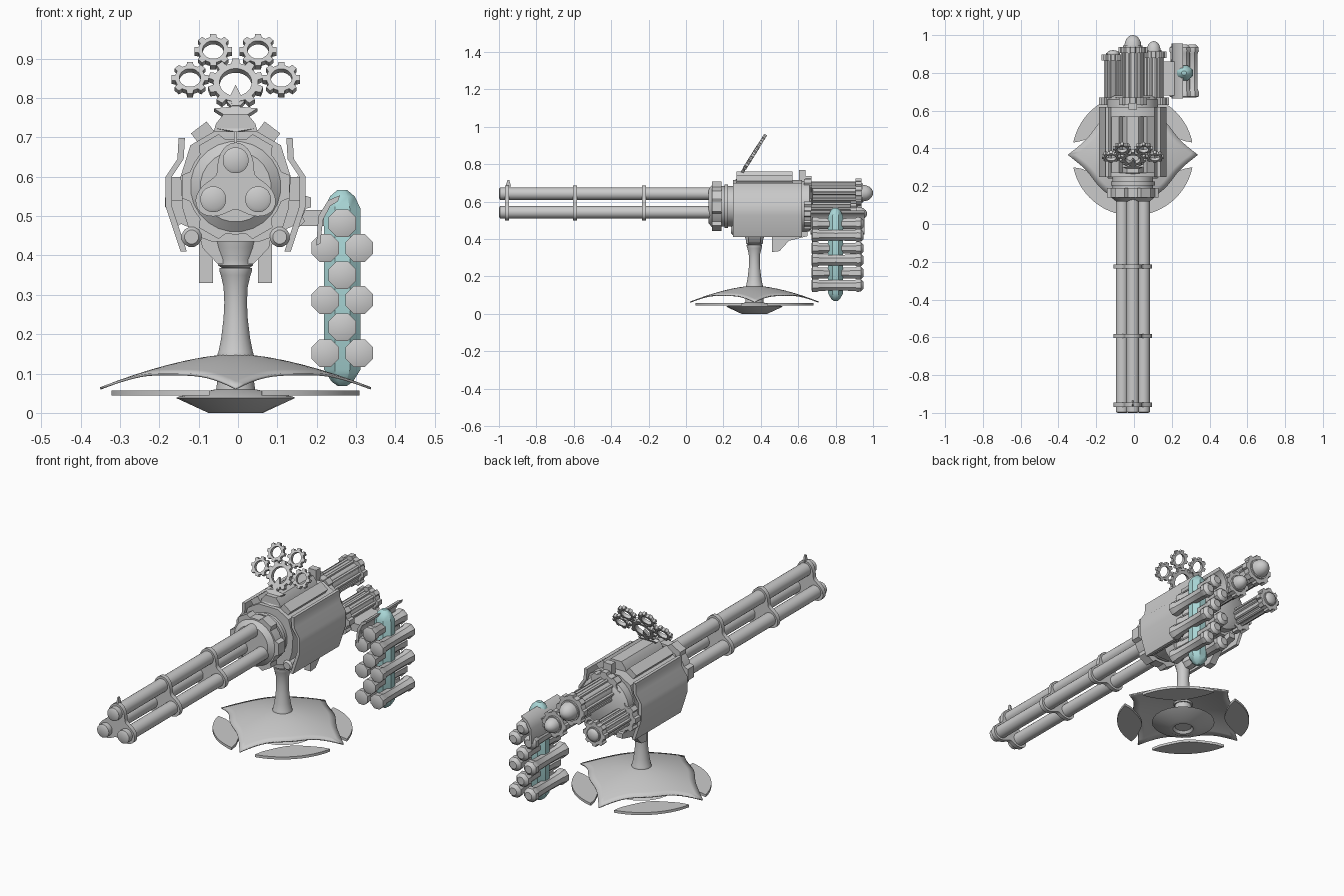
import bpy, bmesh, math
from math import sin, cos, pi, radians
from mathutils import Matrix, Vector

if "Cube" in bpy.data.objects:
    bpy.data.objects.remove(bpy.data.objects["Cube"])

CX = -0.006  # shared centre line of gun and stand


def material(name, col):
    m = bpy.data.materials.new(name)
    m.diffuse_color = (*col, 1)
    m.use_nodes = True
    m.node_tree.nodes["Principled BSDF"].inputs["Base Color"].default_value = m.diffuse_color
    return m


GREY = material("light_grey", (0.60, 0.60, 0.60))
TEAL = material("pale_teal", (0.40, 0.68, 0.68))


def finish(name, bm, mat=GREY, matrix=None):
    if matrix:
        bm.transform(matrix)
    bm.transform(Matrix.Translation((CX, 0, 0)))
    bmesh.ops.recalc_face_normals(bm, faces=bm.faces)
    me = bpy.data.meshes.new(name)
    bm.to_mesh(me)
    bm.free()
    me.materials.append(mat)
    ob = bpy.data.objects.new(name, me)
    bpy.context.collection.objects.link(ob)
    return ob


def lathe(name, prof, x=0, p=0, axis='Y', n=24, mat=GREY, sy=1.0):
    """Revolve (position, radius) pairs; axis Y is centred at (x, z=p), axis Z at (x, y=p)."""
    bm = bmesh.new()
    rings = []
    for t, r in prof:
        ring = []
        for i in range(n):
            a = 2 * pi * (i + 0.5) / n
            u, v = r * cos(a), r * sin(a) * sy
            ring.append(bm.verts.new((x + u, t, p + v) if axis == 'Y' else (x + u, p + v, t)))
        rings.append(ring)
    for a, b in zip(rings, rings[1:]):
        for i in range(n):
            j = (i + 1) % n
            bm.faces.new((a[i], a[j], b[j], b[i]))
    bm.faces.new(rings[0])
    bm.faces.new(rings[-1])
    return finish(name, bm, mat)


def prism(name, pts, a, b, axis='Y', matrix=None):
    """Extrude an outline: (x, z) along y, (y, z) along x, or (x, y) along z."""
    place = {'Y': lambda u, v, t: (u, t, v), 'X': lambda u, v, t: (t, u, v),
             'Z': lambda u, v, t: (u, v, t)}[axis]
    bm = bmesh.new()
    lo = [bm.verts.new(place(u, v, a)) for u, v in pts]
    hi = [bm.verts.new(place(u, v, b)) for u, v in pts]
    bm.faces.new(lo)
    bm.faces.new(hi)
    for i in range(len(pts)):
        j = (i + 1) % len(pts)
        bm.faces.new((lo[i], lo[j], hi[j], hi[i]))
    return finish(name, bm, GREY, matrix)


def mirrored(half):
    return half + [(-x, z) for x, z in reversed(half) if abs(x) > 1e-6]


def gear_outline(x, z, ro, root, teeth, phase=0.0):
    pts = []
    for k in range(teeth):
        for f, r in ((-.30, root), (-.20, ro), (.20, ro), (.30, root)):
            a = 2 * pi * (k + f) / teeth + phase
            pts.append((x + r * cos(a), z + r * sin(a)))
        a = 2 * pi * (k + 0.5) / teeth + phase
        pts.append((x + root * cos(a), z + root * sin(a)))
    return pts


def gear_ring(name, x, z, ro, root, ri, teeth, depth, matrix):
    """Toothed ring with an open centre."""
    bm = bmesh.new()
    out = gear_outline(x, z, ro, root, teeth, pi / 2)
    inn = []
    for u, v in out:
        d = Vector((u - x, v - z)).normalized() * ri
        inn.append((x + d.x, z + d.y))
    loops = [[bm.verts.new((u, t, v)) for u, v in pts]
             for pts, t in ((out, -depth / 2), (out, depth / 2), (inn, depth / 2), (inn, -depth / 2))]
    for k in range(4):
        A, B = loops[k], loops[(k + 1) % 4]
        for i in range(len(out)):
            j = (i + 1) % len(out)
            bm.faces.new((A[i], A[j], B[j], B[i]))
    return finish(name, bm, GREY, matrix)


def box(name, x, y, z, tilt=0):
    c = ((x[0] + x[1]) / 2, (z[0] + z[1]) / 2)
    w, h = (x[1] - x[0]) / 2, (z[1] - z[0]) / 2
    pts = []
    for u, v in ((-w, -h), (w, -h), (w, h), (-w, h)):
        pts.append((c[0] + u * cos(tilt) - v * sin(tilt), c[1] + u * sin(tilt) + v * cos(tilt)))
    return prism(name, pts, *y)


# Three barrels and their trefoil collars
AX = 0.575
for x, z in ((0, 0.642), (-0.057, 0.543), (0.057, 0.543)):
    lathe("barrel", [(-1, 0.024), (-0.995, 0.033), (0.2, 0.033)], x, z)
tref = []
for i in range(60):
    a = 2 * pi * i / 60
    r = 0.085 + 0.027 * cos(3 * (a - pi / 2))
    tref.append((r * cos(a), AX + r * sin(a)))
for y in (-0.957, -0.593, -0.225):
    prism("barrel_collar", tref, y - 0.011, y + 0.011)
prism("front_sight", [(-0.965, 0.68), (-0.935, 0.68), (-0.945, 0.715), (-0.955, 0.715)], -0.004, 0.004, 'X')

# Front housing
prism("front_gear", gear_outline(0, AX, 0.14, 0.122, 6), 0.14, 0.19)
lathe("front_neck", [(0.12, 0.09), (0.14, 0.115), (0.19, 0.108), (0.25, 0.108)], 0, AX)
lathe("front_rim", [(0.205, 0.118), (0.225, 0.118)], 0, AX)

# Receiver body with side shields and top rails
prism("receiver", mirrored([(0.055, 0.715), (0.115, 0.68), (0.14, 0.60), (0.135, 0.52),
                            (0.115, 0.455), (0.06, 0.435)]), 0.25, 0.62)
shield_out = [(0.145, 0.698), (0.148, 0.645), (0.178, 0.60), (0.178, 0.525), (0.14, 0.41)]
shield_in = [(x - 0.016, z) for x, z in reversed(shield_out)]
for s in (-1, 1):
    prism("side_shield", [(s * x, z) for x, z in shield_out + shield_in], 0.25, 0.62)
    box("shield_spacer", (s * 0.15 - 0.02, s * 0.15 + 0.02), (0.3, 0.58), (0.54, 0.60))
    box("top_rail", (s * 0.08 - 0.025, s * 0.08 + 0.025), (0.27, 0.57), (0.685, 0.73), -s * 0.65)
    lathe("lower_rod", [(0.24, 0.018), (0.25, 0.026), (0.44, 0.026), (0.45, 0.018)], s * 0.112, 0.447, n=12)
    prism("lower_hook", [(0.46, 0.44), (0.46, 0.33), (0.50, 0.335), (0.55, 0.39), (0.65, 0.415), (0.65, 0.44)],
          s * 0.075 - 0.018, s * 0.075 + 0.018, 'X')
prism("top_cover", mirrored([(0.03, 0.76), (0.05, 0.735), (0.06, 0.70)]), 0.27, 0.57)
lathe("rear_drum", [(0.60, 0.10), (0.62, 0.135), (0.66, 0.135), (0.68, 0.10)], 0, AX)
box("rear_tab", (-0.022, 0.022), (0.605, 0.64), (0.69, 0.77))

# Rear motors: ribbed cylinders with toothed flanges and domes
for x, z, r, end, tip in ((0, 0.645, 0.056, 0.925, 1.0), (0.11, 0.535, 0.046, 0.90, 0.968),
                          (-0.105, 0.535, 0.040, 0.885, 0.92)):
    prism("motor_base_plate", gear_outline(x, z, r + 0.036, r + 0.024, 8), 0.63, 0.67)
    lathe("motor", [(0.66, r), (end, r)], x, z)
    for k in range(10):
        a = 2 * pi * k / 10
        lathe("motor_rib", [(0.67, 0.009), (end, 0.009)], x + r * cos(a), z + r * sin(a), n=6)
    prism("motor_flange", gear_outline(x, z, r + 0.022, r + 0.012, 8), end - 0.02, end + 0.012)
    q = r * 0.8
    base = end + 0.02
    dome = [(end, q * 1.15), (base, q * 1.15), (base, q)]
    dome += [(base + (tip - base) * sin(t), q * cos(t)) for t in (0.35, 0.7, 1.05, 1.35, 1.54)]
    lathe("motor_dome", dome, x, z)

# Gear crest leaning back over the receiver
lean = Matrix.Translation((0, 0.29, 0.74)) @ Matrix.Rotation(-radians(32), 4, 'X')
gear_ring("crest_big_gear", 0, 0.112, 0.071, 0.057, 0.041, 10, 0.02, lean)
for s in (-1, 1):
    gear_ring("crest_gear", s * 0.116, 0.126, 0.048, 0.038, 0.027, 8, 0.018, lean)
    gear_ring("crest_gear", s * 0.057, 0.21, 0.048, 0.038, 0.027, 8, 0.018, lean)
prism("crest_blade", mirrored([(0, 0.105), (0.022, 0.055), (0.009, 0.04), (0.055, 0.035), (0.025, 0.012),
                               (0.016, -0.004), (0.05, -0.025), (0, -0.035)]), -0.008, 0.008, 'Y', lean)

# Pedestal column and yoke
SY = 0.366
lathe("column", [(0.13, 0.046), (0.15, 0.046), (0.155, 0.044), (0.19, 0.037), (0.24, 0.031), (0.28, 0.029),
                 (0.32, 0.031), (0.35, 0.038), (0.362, 0.042), (0.368, 0.042)], 0, SY, 'Z')
lathe("column_cap", [(0.368, 0.036), (0.375, 0.046), (0.39, 0.046), (0.42, 0.056), (0.45, 0.062)], 0, SY, 'Z', 12)
prism("yoke", mirrored([(0.09, 0.45), (0.085, 0.42), (0.045, 0.378)]), SY - 0.033, SY + 0.033)

# Star-shaped domed base
bm = bmesh.new()
N, M = 96, 8
rows = []
for j in range(1, M + 1):
    row = []
    for i in range(N):
        a = 2 * pi * i / N
        d = abs((math.degrees(a) + 45) % 90 - 45)
        r = (0.245 + 0.10 * (1 - d / 45) ** 3.5) * j / M
        z = 0.15 - 0.085 * (r / 0.345) ** 1.6
        row.append(bm.verts.new((r * cos(a), SY + r * sin(a), z)))
    rows.append(row)
top = bm.verts.new((0, SY, 0.15))
for i in range(N):
    k = (i + 1) % N
    bm.faces.new((top, rows[0][i], rows[0][k]))
    for p, q in zip(rows, rows[1:]):
        bm.faces.new((p[i], q[i], q[k], p[k]))
base = finish("base_dome", bm)
if base.data.polygons[0].normal.z < 0:
    base.data.flip_normals()
sol = base.modifiers.new("thickness", 'SOLIDIFY')
sol.thickness = 0.006

# Crescent petals between the star points, and the foot dish
for q in range(4):
    outer, inner = [], []
    for i in range(21):
        t = i / 20
        a = radians(12 + 66 * t) + q * pi / 2
        ri = 0.318 - 0.115 * sin(pi * t) ** 0.6
        outer.append((0.322 * cos(a), SY + 0.322 * sin(a)))
        inner.append((ri * cos(a), SY + ri * sin(a)))
    prism("base_petal", outer + inner[::-1], 0.044, 0.057, 'Z')
lathe("foot_dish", [(0.012, 0.04), (0.0, 0.05), (0.0, 0.07), (0.038, 0.153), (0.042, 0.145), (0.06, 0.05),
                    (0.13, 0.04)], 0, SY, 'Z', 24)

# Ammunition feed: teal core, canisters around it and a feed arm
AMX = 0.271
lathe("feed_core", [(0.068, 0.012), (0.08, 0.03), (0.11, 0.05), (0.52, 0.05), (0.55, 0.034), (0.566, 0.014)],
      AMX, 0.80, 'Z', 8, TEAL, 0.87)
shell = [(0.67, 0.023), (0.675, 0.038), (0.70, 0.038), (0.712, 0.032), (0.80, 0.030), (0.905, 0.032),
         (0.915, 0.038), (0.935, 0.036), (0.95, 0.02)]
spots = [(0, z) for z in (0.482, 0.350, 0.218)]
spots += [(s * 0.043, z) for z in (0.419, 0.287, 0.152) for s in (-1, 1)]
for dx, z in spots:
    lathe("canister", shell, AMX + dx, z, n=8)
prism("feed_arm", [(0.205, 0.425), (0.21, 0.50), (0.235, 0.54), (0.265, 0.553), (0.26, 0.538), (0.24, 0.525),
                   (0.222, 0.49), (0.215, 0.43)], 0.665, 0.955)
box("feed_link", (0.14, 0.225), (0.68, 0.86), (0.475, 0.515))

# Smooth curved parts while keeping hard edges
for ob in bpy.data.objects:
    ob.select_set(True)
    bpy.context.view_layer.objects.active = ob
bpy.ops.object.shade_smooth_by_angle(angle=radians(35))
